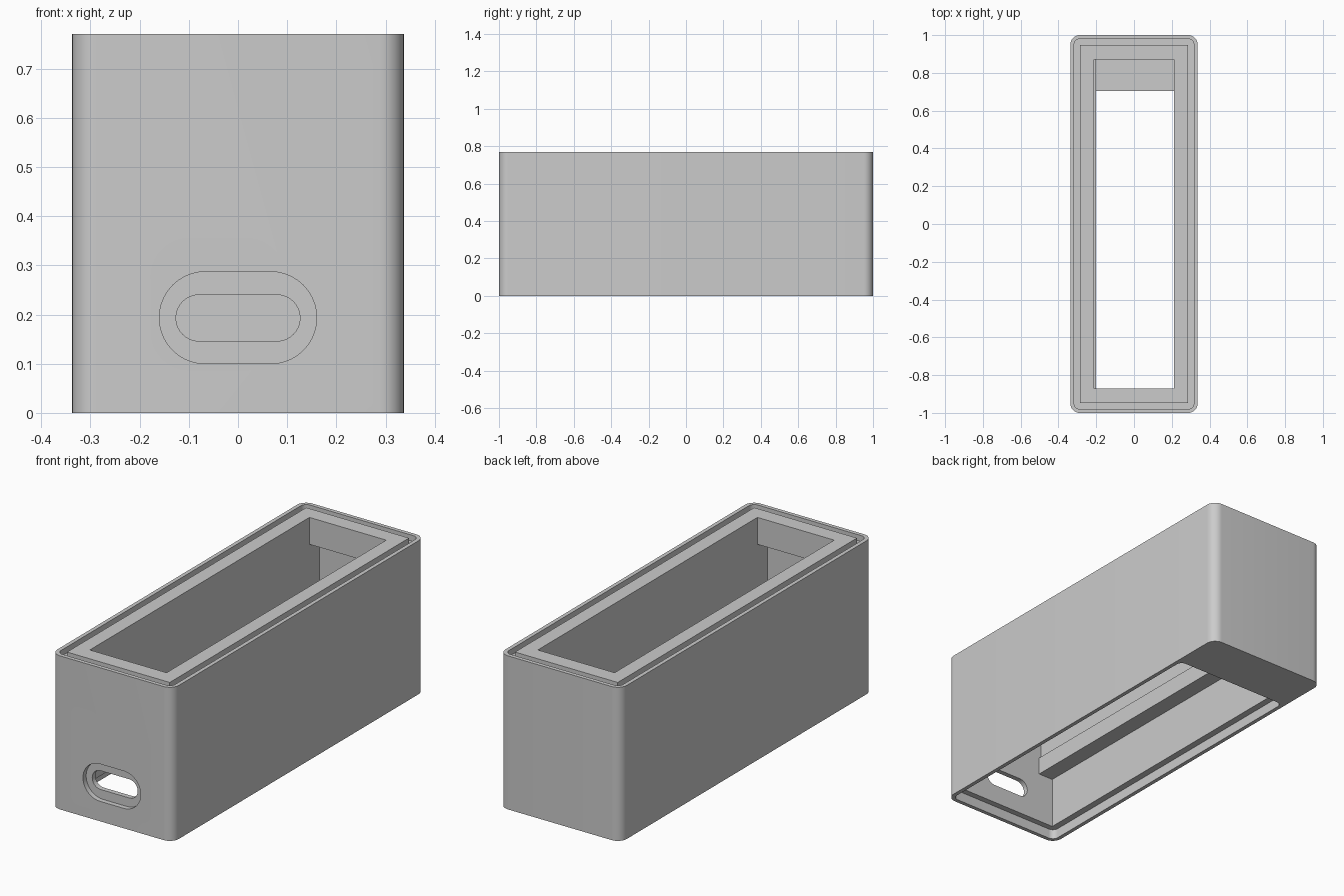
import bpy
import bmesh
from math import sin, cos, pi
from mathutils import Vector

default = bpy.data.objects.get("Cube")
if default:
    bpy.data.objects.remove(default, do_unlink=True)

grey = bpy.data.materials.new("matte_grey")
grey.use_nodes = True
colour = (0.6, 0.6, 0.6, 1)
grey.diffuse_color = colour
grey.node_tree.nodes["Principled BSDF"].inputs["Base Color"].default_value = colour


def rounded_outline(u0, u1, v0, v1, radius, steps=10):
    """Counter-clockwise rectangle outline, with rounded corners if radius > 0."""
    if radius == 0:
        return [(u0, v0), (u1, v0), (u1, v1), (u0, v1)]
    centres = [(u1 - radius, v1 - radius), (u0 + radius, v1 - radius),
               (u0 + radius, v0 + radius), (u1 - radius, v0 + radius)]
    points = []
    for corner, (cu, cv) in enumerate(centres):
        for i in range(steps + 1):
            a = (corner + i / steps) * pi / 2
            points.append((cu + radius * cos(a), cv + radius * sin(a)))
    return points


def prism(name, u, v, w, radius=0, axis="z"):
    """Extrude a rounded rectangle over the range w, along z or along y."""
    def place(a, b, c):
        return Vector((a, b, c)) if axis == "z" else Vector((a, c, b))
    bm = bmesh.new()
    outline = rounded_outline(*u, *v, radius)
    base = bm.faces.new([bm.verts.new(place(a, b, w[0])) for a, b in outline])
    moved = bmesh.ops.extrude_face_region(bm, geom=[base])["geom"]
    shift = place(0, 0, w[1] - w[0])
    bmesh.ops.translate(bm, vec=shift, verts=[g for g in moved if isinstance(g, bmesh.types.BMVert)])
    bmesh.ops.remove_doubles(bm, verts=bm.verts, dist=1e-5)
    bmesh.ops.recalc_face_normals(bm, faces=bm.faces)
    mesh = bpy.data.meshes.new(name)
    bm.to_mesh(mesh)
    bm.free()
    mesh.materials.append(grey)
    obj = bpy.data.objects.new(name, mesh)
    bpy.context.collection.objects.link(obj)
    return obj


def combine(target, tool, operation="DIFFERENCE"):
    mod = target.modifiers.new(operation.lower(), "BOOLEAN")
    mod.operation = operation
    mod.solver = "EXACT"
    mod.object = tool
    bpy.context.view_layer.objects.active = target
    bpy.ops.object.modifier_apply(modifier=mod.name)
    bpy.data.objects.remove(tool, do_unlink=True)


TOP, SHELF, FLANGE = 0.77, 0.31, 0.635

# Outer shell with rounded upright corners
case = prism("enclosure", (-0.337, 0.337), (-1, 1), (0, TOP), 0.05)

# Seal groove around the top rim
groove = prism("groove_cutter", (-0.317, 0.317), (-0.98, 0.98), (TOP - 0.03, TOP + 0.1), 0.03)
combine(groove, prism("groove_core", (-0.285, 0.285), (-0.948, 0.948), (TOP - 0.2, TOP + 0.2)))
combine(case, groove)

# Top opening, main bay under its end flanges, and the wider lower bay
combine(case, prism("opening_cutter", (-0.213, 0.213), (-0.87, 0.87), (FLANGE - 0.1, TOP + 0.1)))
combine(case, prism("bay_cutter", (-0.213, 0.213), (-0.95, 0.95), (SHELF, FLANGE)))
combine(case, prism("lower_bay_cutter", (-0.283, 0.283), (-0.95, 0.705), (-0.1, SHELF + 0.001)))

# Stepped recess for the bottom cover
combine(case, prism("cover_recess_cutter", (-0.317, 0.317), (-0.98, 0.73), (-0.1, 0.05), 0.03))

# Long port in the front wall: shallow outer recess, then the through hole
combine(case, prism("port_recess_cutter", (-0.16, 0.16), (0.1, 0.287), (-1.1, -0.975), 0.0934, "y"))
combine(case, prism("port_cutter", (-0.126, 0.126), (0.146, 0.24), (-1.1, -0.9), 0.0469, "y"))

# Narrow rib low on one side of the bay
combine(case, prism("side_rib", (-0.23, -0.2), (-0.96, 0.96), (SHELF + 0.001, 0.4)), "UNION")

bpy.ops.object.select_all(action="DESELECT")
case.select_set(True)
bpy.context.view_layer.objects.active = case
bpy.ops.object.shade_smooth_by_angle(angle=pi / 6)
